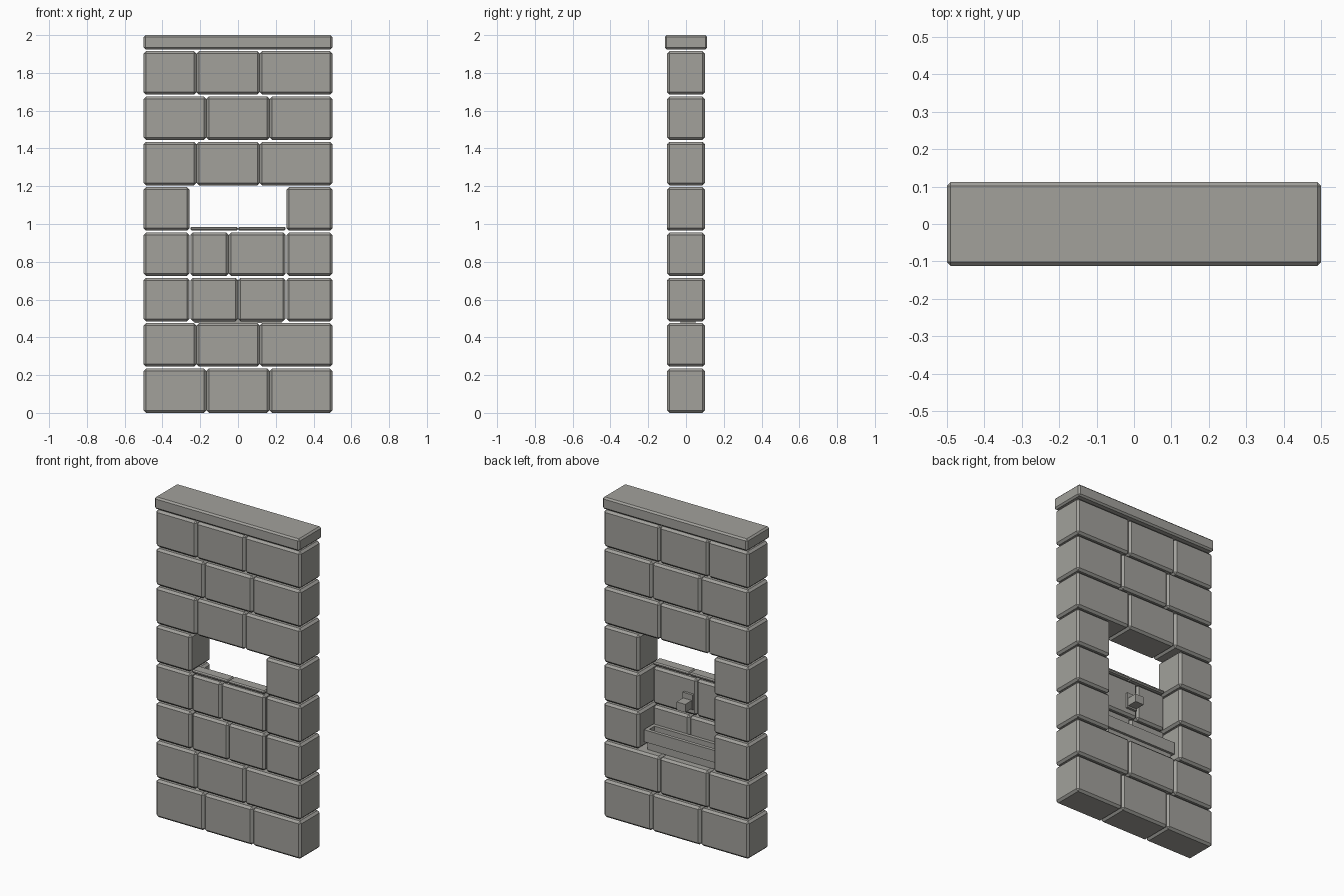
import bpy
import bmesh

cube = bpy.data.objects.get("Cube")
if cube:
    bpy.data.objects.remove(cube, do_unlink=True)

stone = bpy.data.materials.new("warm grey stone")
stone.use_nodes = True
GREY = (0.36, 0.355, 0.33, 1)
stone.diffuse_color = GREY
stone.node_tree.nodes["Principled BSDF"].inputs["Base Color"].default_value = GREY


def box(name, xs, ys, zs, bevel=0.0):
    """Flat-shaded box between the given limits, with chamfered edges."""
    bm = bmesh.new()
    bmesh.ops.create_cube(bm, size=1)
    for v in bm.verts:
        v.co = [lim[0] if c < 0 else lim[1] for c, lim in zip(v.co, (xs, ys, zs))]
    if bevel:
        bmesh.ops.bevel(bm, geom=bm.edges[:], offset=bevel, segments=1,
                        affect='EDGES', profile=0.5)
    mesh = bpy.data.meshes.new(name)
    bm.to_mesh(mesh)
    bm.free()
    mesh.materials.append(stone)
    obj = bpy.data.objects.new(name, mesh)
    bpy.context.collection.objects.link(obj)
    return obj


PITCH, HEIGHT, EDGE = 0.24, 0.23, 0.013
FULL = (-0.1, 0.1)
THIN = (-0.1, -0.03)


def course(row, name, joints, depth=FULL, height=HEIGHT):
    """One row of bricks split at the given joints."""
    z = row * PITCH + (0.005 if row else 0)
    top = row * PITCH + 0.005 + height
    for i, (a, b) in enumerate(zip(joints, joints[1:])):
        box(f"{name}_{row}_{i}", (a, b), depth, (z, top), min(EDGE, height / 3))


# Full-depth courses
even = (-0.5, -0.167, 0.167, 0.5)
offset = (-0.5, -0.22, 0.115, 0.5)
for row, joints in ((0, even), (1, offset), (5, offset), (6, even), (7, offset)):
    course(row, "brick", joints)

# Blocks at the sides of the niche and opening
for row in (2, 3, 4):
    course(row, "right_side_block", (-0.5, -0.257))
    course(row, "left_side_block", (0.257, 0.5))

# Thin wall closing the front of the niche, with a sill on top
course(2, "niche_brick", (-0.252, 0, 0.252), THIN)
course(3, "niche_brick", (-0.252, -0.05, 0.252), THIN)
course(4, "sill_slab", (-0.252, 0, 0.252), THIN, 0.02)

# Coping slab
box("coping", (-0.5, 0.5), (-0.112, 0.112), (1.925, 2.0), 0.01)

# Water trough: narrower foot, floor and four rim walls
X, BACK, FRONT, WALL = 0.245, -0.03, 0.065, 0.022
LOW, HIGH = 0.525, 0.6
box("trough_foot", (-X + 0.015, X - 0.015), (BACK, FRONT - 0.015), (0.475, LOW))
box("trough_floor", (-X, X), (BACK, FRONT), (LOW, LOW + 0.015))
box("trough_front_rim", (-X, X), (FRONT - WALL, FRONT), (LOW, HIGH))
box("trough_back_rim", (-X, X), (BACK, BACK + WALL), (LOW, HIGH))
for side, x in (("right", -X), ("left", X - WALL)):
    box(f"trough_{side}_rim", (x, x + WALL), (BACK, FRONT), (LOW, HIGH))

# Spout with its back plate
box("spout_plate", (-0.035, 0.035), (BACK, BACK + 0.015), (0.765, 0.86))
box("spout", (-0.03, 0.03), (BACK, 0.05), (0.775, 0.825))
